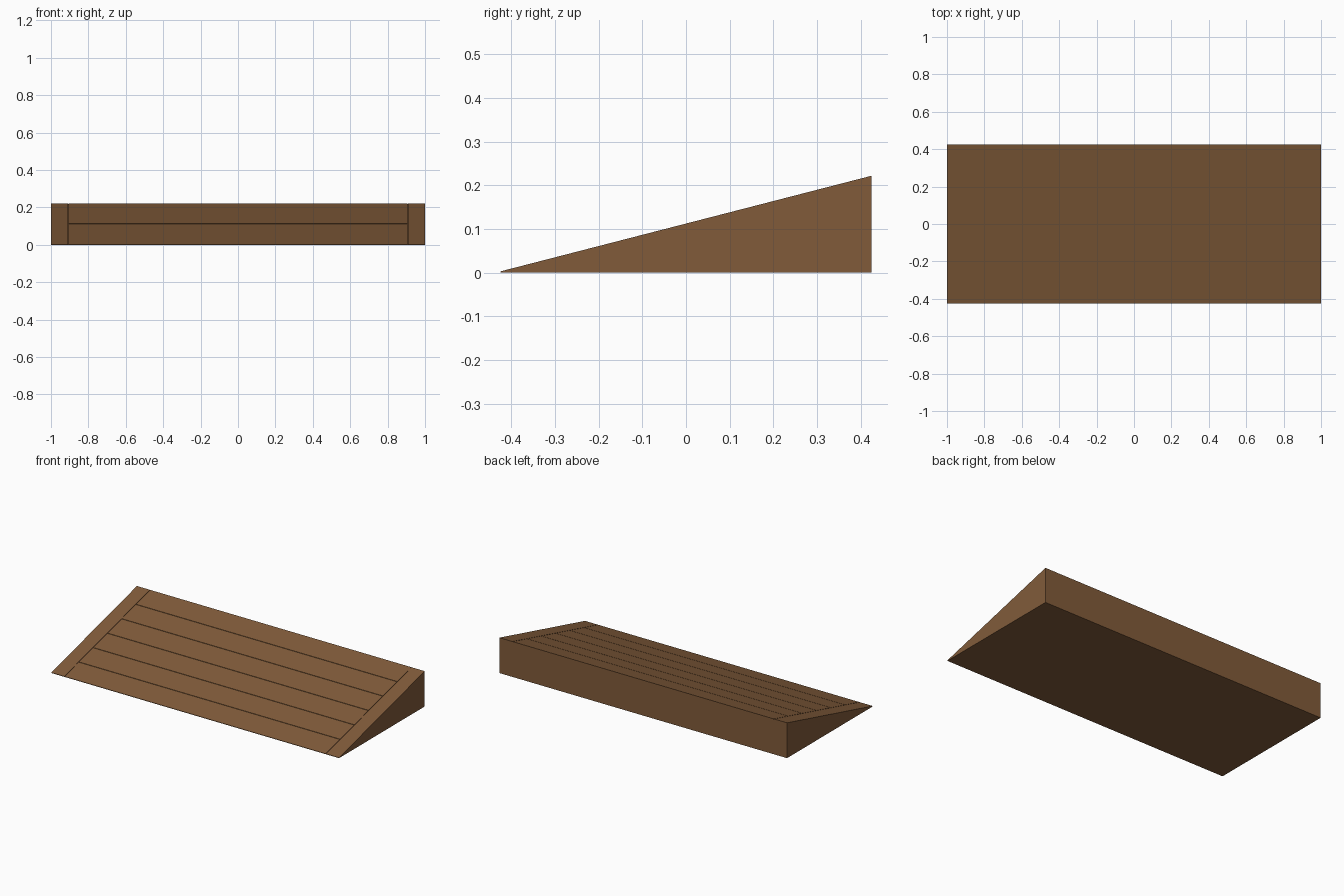
import bpy
import bmesh

cube = bpy.data.objects.get("Cube")
if cube:
    bpy.data.objects.remove(cube, do_unlink=True)

HALF_W, HALF_D = 1.0, 0.425
TOP, SKIN = 0.222, 0.003      # rear height and board thickness
INNER = 0.91                  # inner edge of the side boards
GAP = 0.003                   # seam between boards
PLANKS = 6

wood = bpy.data.materials.new("brown wood")
wood.use_nodes = True
color = (0.22, 0.105, 0.042, 1)
wood.diffuse_color = color
bsdf = wood.node_tree.nodes["Principled BSDF"]
bsdf.inputs["Base Color"].default_value = color
bsdf.inputs["Roughness"].default_value = 0.8


def slope(y):
    """Height of the ramp surface at depth y."""
    return SKIN + (TOP - SKIN) * (y + HALF_D) / (2 * HALF_D)


def prism(name, x0, x1, profile):
    """Extrude a side profile of (y, z) points along x."""
    bm = bmesh.new()
    face = bm.faces.new([bm.verts.new((x0, y, z)) for y, z in profile])
    ext = bmesh.ops.extrude_face_region(bm, geom=[face])
    verts = [v for v in ext["geom"] if isinstance(v, bmesh.types.BMVert)]
    bmesh.ops.translate(bm, verts=verts, vec=(x1 - x0, 0, 0))
    bmesh.ops.recalc_face_normals(bm, faces=bm.faces)
    mesh = bpy.data.meshes.new(name)
    bm.to_mesh(mesh)
    bm.free()
    mesh.materials.append(wood)
    obj = bpy.data.objects.new(name, mesh)
    bpy.context.collection.objects.link(obj)
    return obj


def board(name, x0, x1, y0, y1):
    """Thin sloping board lying on the wedge."""
    prism(name, x0, x1, [(y0, slope(y0) - SKIN), (y1, slope(y1) - SKIN),
                         (y1, slope(y1)), (y0, slope(y0))])


# Solid wedge body
prism("wedge_body", -HALF_W, HALF_W,
      [(-HALF_D, 0), (HALF_D, 0), (HALF_D, TOP - SKIN)])

# Side boards running up the slope
board("left_side_board", INNER, HALF_W, -HALF_D, HALF_D)
board("right_side_board", -HALF_W, -INNER, -HALF_D, HALF_D)

# Cross planks with narrow seams
pitch = 2 * HALF_D / PLANKS
for i in range(PLANKS):
    y0 = -HALF_D + i * pitch + (GAP / 2 if i > 0 else 0)
    y1 = -HALF_D + (i + 1) * pitch - (GAP / 2 if i < PLANKS - 1 else 0)
    board(f"plank_{i + 1}", -INNER + GAP, INNER - GAP, y0, y1)
